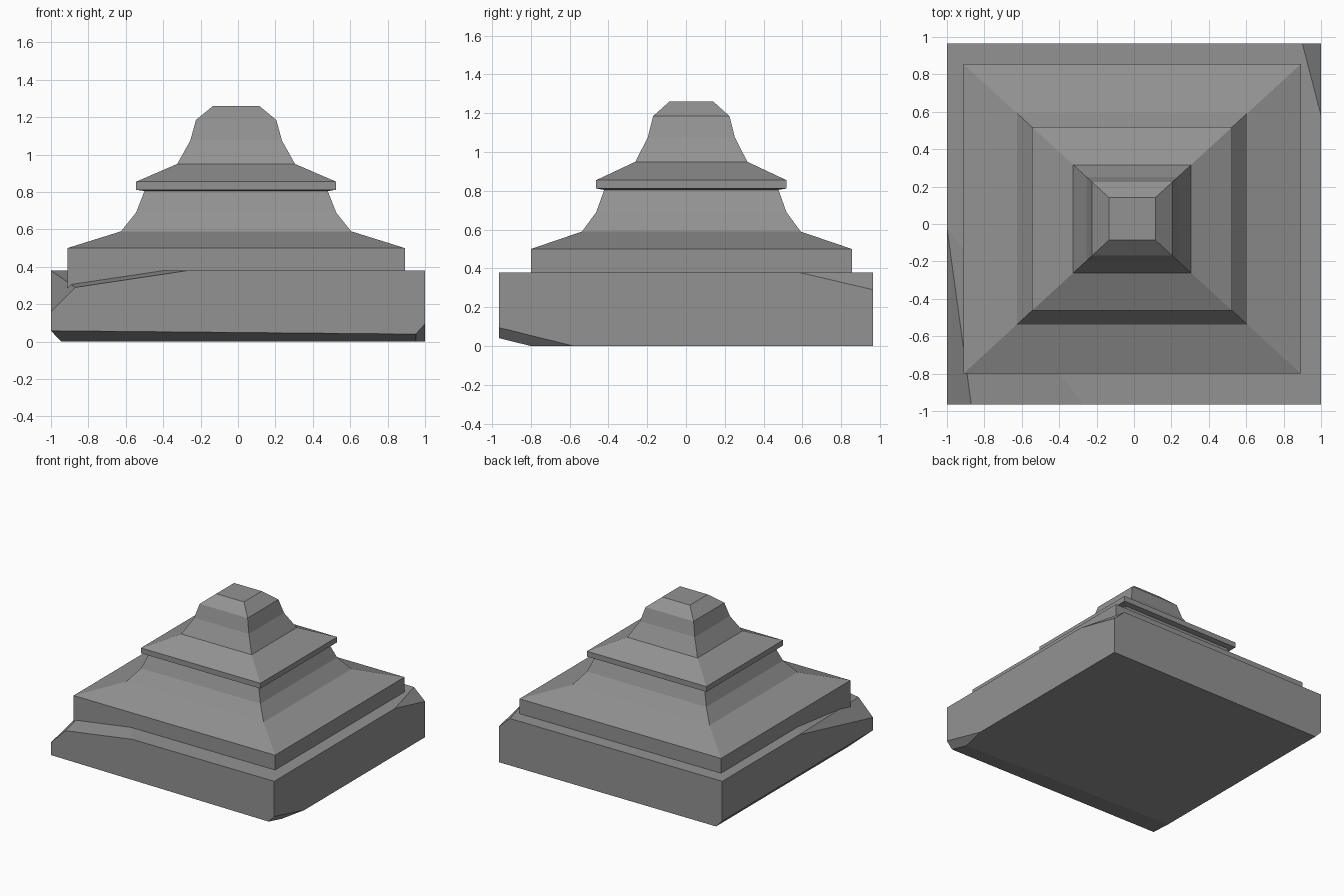
import bpy
import bmesh
from mathutils import Vector

cube = bpy.data.objects.get("Cube")
if cube:
    bpy.data.objects.remove(cube, do_unlink=True)

stone = bpy.data.materials.new("grey stone")
stone.use_nodes = True
color = (0.29, 0.29, 0.29, 1)
stone.diffuse_color = color
bsdf = next(n for n in stone.node_tree.nodes if n.type == 'BSDF_PRINCIPLED')
bsdf.inputs["Base Color"].default_value = color
bsdf.inputs["Roughness"].default_value = 0.9


def finish(bm, name):
    bmesh.ops.recalc_face_normals(bm, faces=bm.faces)
    mesh = bpy.data.meshes.new(name)
    bm.to_mesh(mesh)
    bm.free()
    mesh.materials.append(stone)
    obj = bpy.data.objects.new(name, mesh)
    bpy.context.collection.objects.link(obj)
    return obj


def chip(bm, a, b, c):
    """Slice off the corner lying outside the plane through three points."""
    a, b, c = Vector(a), Vector(b), Vector(c)
    normal = (b - a).cross(c - a).normalized()
    if normal.dot(a - Vector((0, 0, 0.19))) < 0:
        normal.negate()
    geom = bm.verts[:] + bm.edges[:] + bm.faces[:]
    bmesh.ops.bisect_plane(bm, geom=geom, dist=1e-5, plane_co=a,
                           plane_no=normal, clear_outer=True)
    rim = [e for e in bm.edges if e.is_boundary]
    if rim:
        bmesh.ops.contextual_create(bm, geom=rim)


# Plinth: a square slab with weathered corners and lower edges
W, D, H = 1.0, 0.965, 0.38
bm = bmesh.new()
bmesh.ops.create_cube(bm, size=1)
for v in bm.verts:
    v.co = (v.co.x * 2 * W, v.co.y * 2 * D, (v.co.z + 0.5) * H)

# Top chips: shallow break and steep break at front right, one at back left
chip(bm, (-W, -0.02, H), (-0.87, -D, 0.29), (-0.27, -D, H))
chip(bm, (-W, -0.02, H), (-0.87, -D, 0.29), (-W, -D, 0.16))
chip(bm, (W, 0.58, H), (0.9, D, H), (W, D, 0.29))
# Lower chips: front edge, right edge and front left corner
chip(bm, (-W, -D, 0.058), (W, -D, 0.04), (0.95, -0.8, 0))
chip(bm, (-W, -D, 0.058), (-W, D, 0.058), (-0.945, 0, 0))
chip(bm, (W, -D, 0.095), (W, -0.58, 0), (0.95, -D, 0.04))
finish(bm, "plinth")

# Stepped cap: square sections as (half width, height), lowest first
sections = [(0.9025, 0.22), (0.9025, 0.50), (0.615, 0.59), (0.535, 0.69),
            (0.49, 0.805), (0.535, 0.812), (0.535, 0.855), (0.315, 0.95),
            (0.245, 1.075), (0.215, 1.185), (0.124, 1.26)]
bm = bmesh.new()
rings = []
for half, z in sections:
    rings.append([bm.verts.new((-0.01 + sx * half, 0.0275 + sy * half * 0.917, z))
                  for sx, sy in ((-1, -1), (1, -1), (1, 1), (-1, 1))])
for low, high in zip(rings, rings[1:]):
    for i in range(4):
        j = (i + 1) % 4
        bm.faces.new((low[i], low[j], high[j], high[i]))
bm.faces.new(rings[0][::-1])
bm.faces.new(rings[-1])
finish(bm, "stepped_cap")
